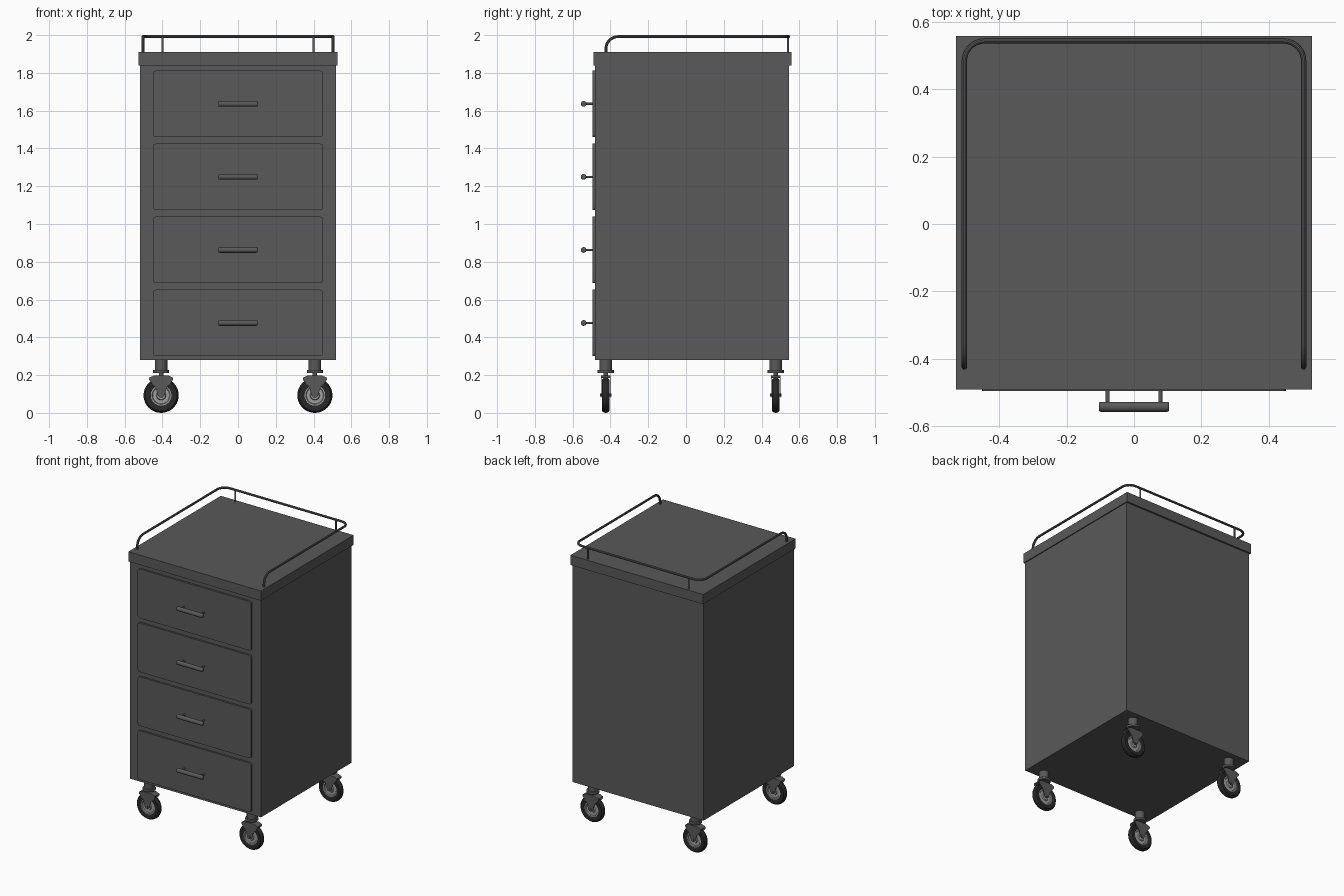
import bpy, bmesh
from math import sin, cos, pi, radians

if "Cube" in bpy.data.objects:
    bpy.data.objects.remove(bpy.data.objects["Cube"])


def material(name, v):
    m = bpy.data.materials.new(name)
    m.diffuse_color = (v, v, v, 1)
    m.use_nodes = True
    m.node_tree.nodes["Principled BSDF"].inputs["Base Color"].default_value = m.diffuse_color
    return m


BODY = material("dark_grey", 0.10)
TYRE = material("rubber", 0.02)
HUB = material("light_grey", 0.35)


def finish(ob, name, mat, smooth=True):
    ob.name = name
    ob.data.materials.append(mat)
    if smooth:
        bpy.ops.object.select_all(action='DESELECT')
        ob.select_set(True)
        bpy.context.view_layer.objects.active = ob
        bpy.ops.object.shade_smooth_by_angle(angle=radians(35))
    return ob


def box(name, lo, hi, mat=BODY):
    bpy.ops.mesh.primitive_cube_add(size=1, location=[(a + b) / 2 for a, b in zip(lo, hi)])
    ob = bpy.context.object
    ob.scale = [b - a for a, b in zip(lo, hi)]
    bpy.ops.object.transform_apply(location=False, rotation=False)
    return finish(ob, name, mat, False)


def rod(name, loc, r, length, axis='Z', mat=BODY, bevel=0, sides=24):
    rot = {'X': (0, pi / 2, 0), 'Y': (pi / 2, 0, 0), 'Z': (0, 0, 0)}[axis]
    bpy.ops.mesh.primitive_cylinder_add(vertices=sides, radius=r, depth=length,
                                        location=loc, rotation=rot)
    ob = bpy.context.object
    if bevel:
        m = ob.modifiers.new("round", 'BEVEL')
        m.width, m.segments = bevel, 3
        m.limit_method, m.angle_limit = 'ANGLE', radians(50)
    return finish(ob, name, mat)


def plate(name, outline, y0, y1, mat=BODY):
    """Extrude an x-z outline from y0 to y1."""
    bm = bmesh.new()
    f = bm.faces.new([bm.verts.new((x, y0, z)) for x, z in outline])
    ext = bmesh.ops.extrude_face_region(bm, geom=[f])['geom']
    bmesh.ops.translate(bm, vec=(0, y1 - y0, 0),
                        verts=[g for g in ext if isinstance(g, bmesh.types.BMVert)])
    bmesh.ops.recalc_face_normals(bm, faces=bm.faces)
    me = bpy.data.meshes.new(name)
    bm.to_mesh(me)
    bm.free()
    ob = bpy.data.objects.new(name, me)
    bpy.context.collection.objects.link(ob)
    return finish(ob, name, mat)


def lathe_y(name, loc, profile, mat, sides=40):
    """Revolve a closed (radius, y) profile around the y axis."""
    bm = bmesh.new()
    rings = [[bm.verts.new((r * cos(2 * pi * i / sides), y, r * sin(2 * pi * i / sides)))
              for r, y in profile] for i in range(sides)]
    n = len(profile)
    for i in range(sides):
        a, b = rings[i], rings[(i + 1) % sides]
        for j in range(n):
            bm.faces.new((a[j], a[(j + 1) % n], b[(j + 1) % n], b[j]))
    bmesh.ops.recalc_face_normals(bm, faces=bm.faces)
    me = bpy.data.meshes.new(name)
    bm.to_mesh(me)
    bm.free()
    ob = bpy.data.objects.new(name, me)
    bpy.context.collection.objects.link(ob)
    ob.location = loc
    return finish(ob, name, mat)


# Cabinet and worktop
box("cabinet_body", (-0.52, -0.482, 0.28), (0.52, 0.545, 1.842))
box("worktop", (-0.527, -0.491, 1.84), (0.527, 0.558, 1.91))

# Drawers with bar handles
for k in range(4):
    z = 0.476 + 0.3867 * k
    c = [(sx * 0.435, sz * 0.161, a) for sx, sz, a in
         ((1, 1, 0), (-1, 1, 90), (-1, -1, 180), (1, -1, 270))]
    outline = [(x + 0.015 * cos(radians(a + t)), z + dz + 0.015 * sin(radians(a + t)))
               for x, dz, a in c for t in (0, 30, 60, 90)]
    plate(f"drawer_front_{k}", outline, -0.495, -0.47)
    rod(f"drawer_handle_{k}", (0, -0.542, z), 0.015, 0.208, 'X', bevel=0.006)
    for s in (-1, 1):
        rod(f"handle_post_{k}", (s * 0.078, -0.515, z), 0.006, 0.05, 'Y', sides=12)

# Guard rail around the back and sides
X, YF, YB, ZT = 0.503, -0.424, 0.543, 1.992
R1, R2 = 0.065, 0.06
angles = [radians(a) for a in range(0, 91, 10)]
half = [(X, YF, 1.905)]
half += [(X, YF + R1 - R1 * cos(a), ZT - R1 + R1 * sin(a)) for a in angles]
half += [(X - R2 + R2 * cos(a), YB - R2 + R2 * sin(a), ZT) for a in angles]
path = half + [(-x, y, z) for x, y, z in reversed(half)]
cu = bpy.data.curves.new("guard_rail", 'CURVE')
cu.dimensions, cu.bevel_depth, cu.bevel_resolution, cu.use_fill_caps = '3D', 0.008, 3, True
sp = cu.splines.new('POLY')
sp.points.add(len(path) - 1)
for p, co in zip(sp.points, path):
    p.co = (*co, 1)
rail = bpy.data.objects.new("guard_rail", cu)
bpy.context.collection.objects.link(rail)
bpy.ops.object.select_all(action='DESELECT')
rail.select_set(True)
bpy.context.view_layer.objects.active = rail
bpy.ops.object.convert(target='MESH')
finish(bpy.context.object, "guard_rail", BODY)
for s in (-1, 1):
    rod("rail_post", (s * 0.4, YB - 0.003, 1.947), 0.006, 0.086, sides=12)

# Casters
tyre = [(0.052, -0.014), (0.072, -0.021), (0.084, -0.019), (0.091, -0.010), (0.093, 0),
        (0.091, 0.010), (0.084, 0.019), (0.072, 0.021), (0.052, 0.014)]
rim = [(0.004, -0.016), (0.022, -0.016), (0.026, -0.009), (0.044, -0.009), (0.048, -0.015),
       (0.055, -0.015), (0.055, 0.015), (0.048, 0.015), (0.044, 0.009), (0.026, 0.009),
       (0.022, 0.016), (0.004, 0.016)]
fork = [(-0.04, 0.196), (-0.062, 0.186), (-0.064, 0.176), (-0.03, 0.135), (-0.017, 0.092),
        (-0.009, 0.082), (0.009, 0.082), (0.017, 0.092), (0.03, 0.135), (0.064, 0.176),
        (0.062, 0.186), (0.04, 0.196)]
crown = [(-0.064, 0.186), (0.064, 0.186), (0.04, 0.197), (-0.04, 0.197)]
for x in (-0.407, 0.407):
    for y in (-0.425, 0.475):
        rod("caster_socket", (x, y, 0.25), 0.033, 0.064)
        rod("caster_collar", (x, y, 0.219), 0.043, 0.018, bevel=0.004)
        rod("caster_stem", (x, y, 0.2), 0.012, 0.03, sides=16)
        lathe_y("caster_tyre", (x, y, 0.093), tyre, TYRE)
        lathe_y("caster_hub", (x, y, 0.093), rim, HUB)
        rod("caster_axle", (x, y, 0.095), 0.008, 0.06, 'Y', sides=12)
        plate("fork_crown", [(x + a, z) for a, z in crown], y - 0.026, y + 0.026)
        for s in (-1, 1):
            plate("fork_side", [(x + a, z) for a, z in fork], y + s * 0.022, y + s * 0.026)
